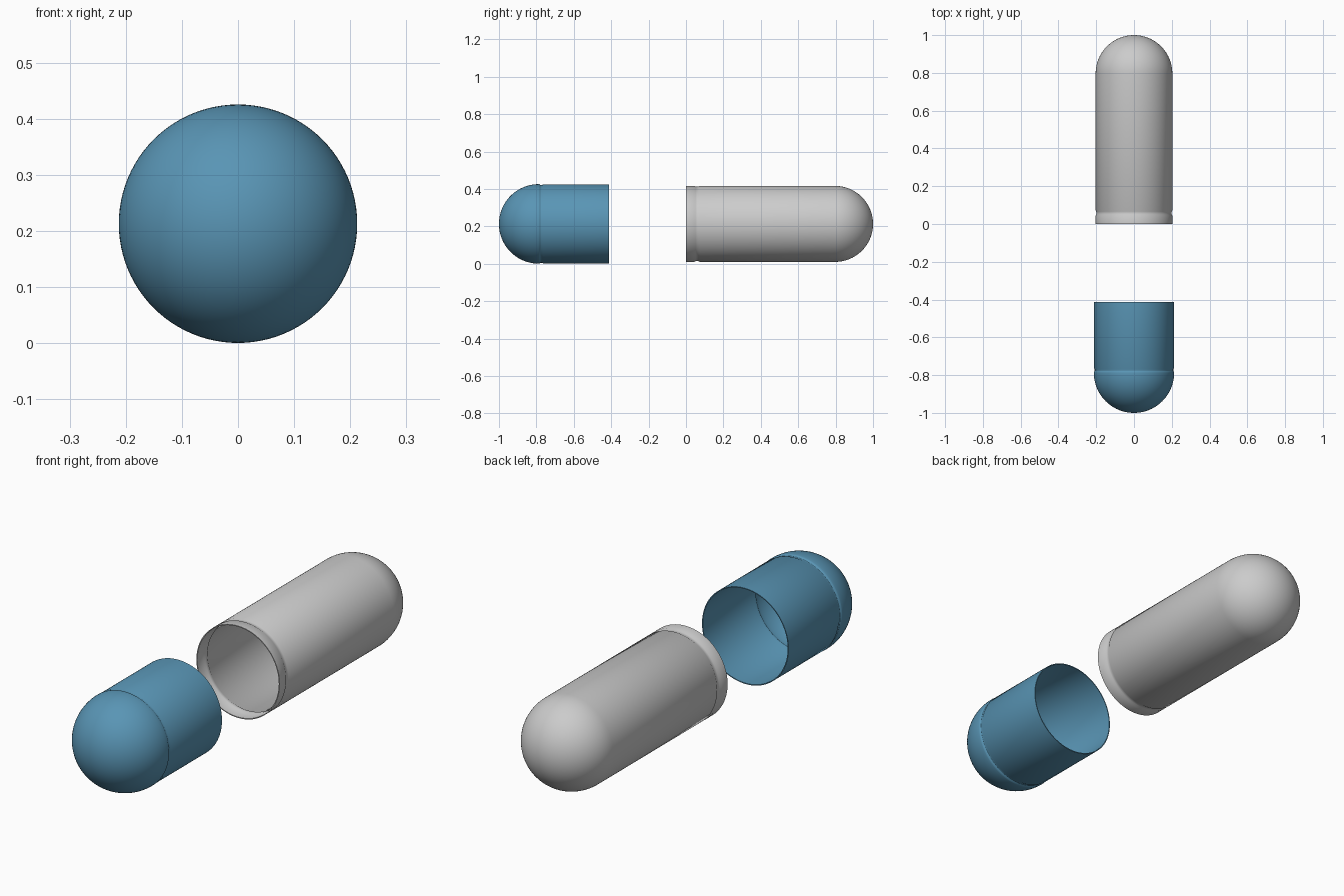
import bpy, bmesh, math

if "Cube" in bpy.data.objects:
    bpy.data.objects.remove(bpy.data.objects["Cube"])

SEGMENTS = 96
AXIS_Z = 0.213
WALL = 0.004


def dome(radius, tip, sign, steps=24):
    """Hemisphere profile (radius, y) from its equator to its tip."""
    base = tip - sign * radius
    return [(radius * math.cos(math.pi / 2 * i / steps),
             base + sign * radius * math.sin(math.pi / 2 * i / steps))
            for i in range(steps)] + [(0.0, tip)]


def shell(name, wall_profile, radius, tip, sign):
    """Spin an open-ended capsule half with a thin wall around the y axis."""
    outer = wall_profile + dome(radius, tip, sign)
    inner = [(r - WALL, y) for r, y in wall_profile]
    inner += [(r, y) for r, y in dome(radius - WALL, tip - sign * WALL, sign)]
    profile = outer[::-1] + inner
    bm = bmesh.new()
    verts = [bm.verts.new((r, y, AXIS_Z)) for r, y in profile]
    edges = [bm.edges.new(pair) for pair in zip(verts, verts[1:])]
    bmesh.ops.spin(bm, geom=verts + edges, cent=(0, 0, AXIS_Z), axis=(0, 1, 0),
                   angle=2 * math.pi, steps=SEGMENTS, use_merge=True)
    bmesh.ops.remove_doubles(bm, verts=bm.verts[:], dist=1e-5)
    bmesh.ops.recalc_face_normals(bm, faces=bm.faces[:])
    mesh = bpy.data.meshes.new(name)
    bm.to_mesh(mesh)
    bm.free()
    obj = bpy.data.objects.new(name, mesh)
    bpy.context.collection.objects.link(obj)
    bpy.ops.object.select_all(action='DESELECT')
    obj.select_set(True)
    bpy.context.view_layer.objects.active = obj
    bpy.ops.object.shade_smooth_by_angle(angle=math.radians(30))
    return obj


# Long body with a snap groove close to the open rim
shell("capsule_body",
      [(0.203, 0.0), (0.203, 0.045), (0.199, 0.052), (0.199, 0.066), (0.203, 0.073)],
      0.203, 1.0, 1)

# Short, slightly wider cap with a matching groove beside the dome
cap = shell("capsule_cap",
            [(0.211, -0.413), (0.211, -0.763), (0.208, -0.769),
             (0.208, -0.778), (0.212, -0.784)],
            0.2125, -1.0, -1)

# Blue cap colour
blue = bpy.data.materials.new("cap_blue")
blue.diffuse_color = (0.10, 0.30, 0.46, 1)
blue.use_nodes = True
blue.node_tree.nodes["Principled BSDF"].inputs["Base Color"].default_value = blue.diffuse_color
cap.data.materials.append(blue)
